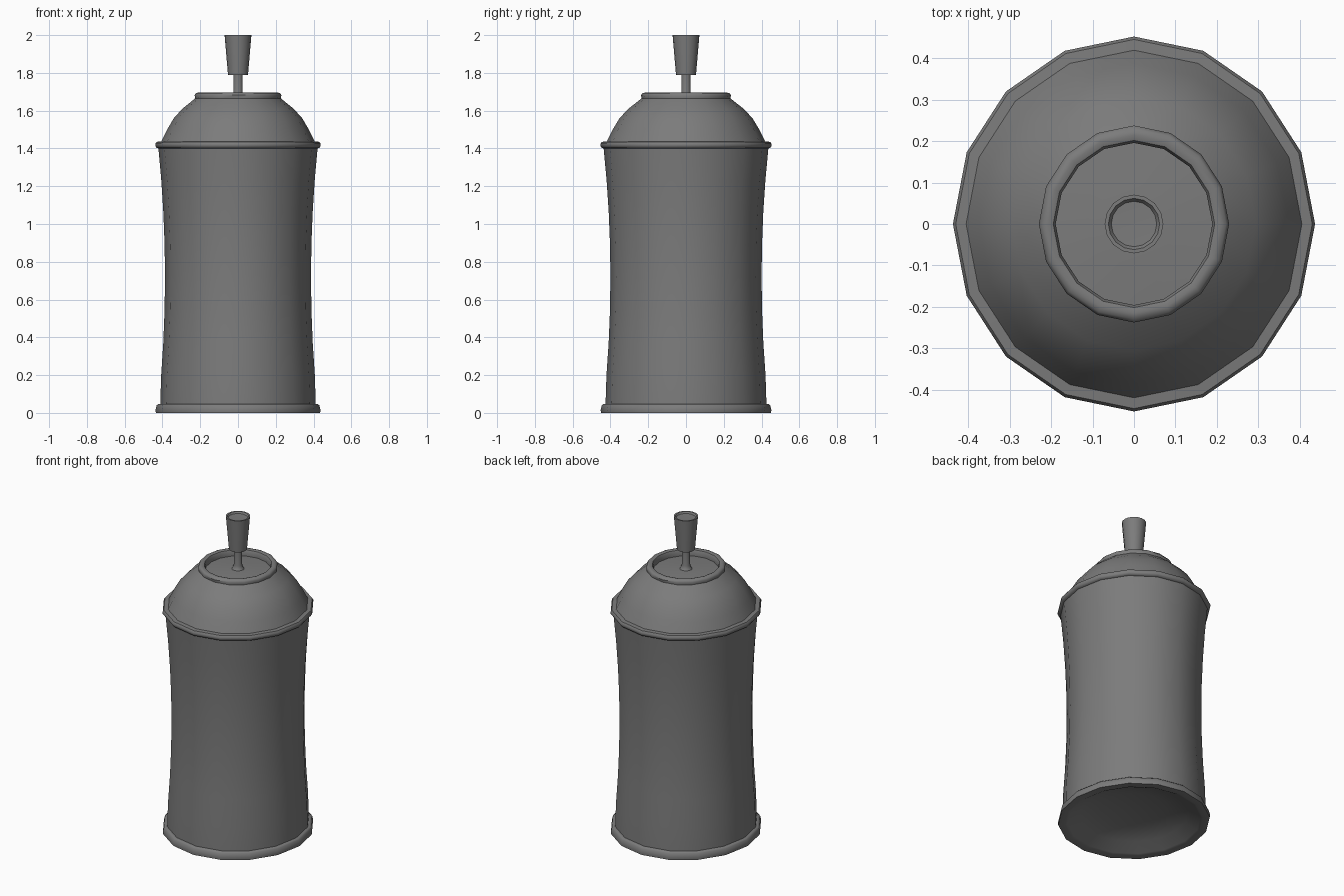
import bpy, bmesh, math

if "Cube" in bpy.data.objects:
    bpy.data.objects.remove(bpy.data.objects["Cube"])

GREY = (0.2, 0.2, 0.2, 1)
grey = bpy.data.materials.new("dark grey metal")
grey.use_nodes = True
grey.diffuse_color = GREY
grey.node_tree.nodes["Principled BSDF"].inputs["Base Color"].default_value = GREY

SIDES = 16
OVAL = 0.966   # the can is slightly narrower across x


def lathe(name, profile, x_scale=OVAL):
    """Spin (radius, height) points round z; a zero radius closes to a point."""
    bm = bmesh.new()
    rings = []
    for r, z in profile:
        if r == 0:
            rings.append([bm.verts.new((0, 0, z))] * SIDES)
            continue
        angles = [2 * math.pi * i / SIDES for i in range(SIDES)]
        rings.append([bm.verts.new((r * x_scale * math.cos(a), r * math.sin(a), z))
                      for a in angles])
    for low, high in zip(rings, rings[1:]):
        for i in range(SIDES):
            j = (i + 1) % SIDES
            bm.faces.new(dict.fromkeys((low[i], low[j], high[j], high[i])))
    bmesh.ops.recalc_face_normals(bm, faces=bm.faces)
    mesh = bpy.data.meshes.new(name)
    bm.to_mesh(mesh)
    bm.free()
    mesh.materials.append(grey)
    obj = bpy.data.objects.new(name, mesh)
    bpy.context.collection.objects.link(obj)
    bpy.ops.object.select_all(action='DESELECT')
    obj.select_set(True)
    bpy.context.view_layer.objects.active = obj
    bpy.ops.object.shade_smooth_by_angle(angle=math.radians(45))
    return obj


# Can: hollow domed base, waisted wall, top bead, shoulder, collar and dished lid
base = [(0, 0.09), (0.2, 0.075), (0.32, 0.045), (0.395, 0.005), (0.41, 0)]
foot_rim = [(0.45, 0), (0.452, 0.015), (0.446, 0.04), (0.438, 0.047), (0.426, 0.047)]
wall = [(0.4 + 0.036 * ((z - 0.72) / 0.68) ** 2, z)
        for z in (0.2, 0.37, 0.54, 0.72, 0.89, 1.06, 1.23, 1.4)]
bead = [(0.446, 1.403), (0.453, 1.413), (0.453, 1.425), (0.446, 1.435), (0.42, 1.437)]
shoulder = [(0.388, 1.5), (0.352, 1.56), (0.305, 1.61), (0.235, 1.665)]
collar = [(0.238, 1.682), (0.23, 1.693), (0.215, 1.696), (0.202, 1.692), (0.196, 1.68)]
lid = [(0.196, 1.655), (0.1, 1.662), (0, 1.666)]
lathe("can_body", base + foot_rim + wall + bead + shoulder + collar + lid)

# Valve stem with a flared foot
lathe("valve_stem", [(0, 1.655), (0.045, 1.655), (0.03, 1.672), (0.025, 1.69),
                     (0.025, 1.8), (0, 1.8)], 1)

# Tapered spray cap with a shallow hollow on top
lathe("spray_cap", [(0, 1.79), (0.053, 1.79), (0.071, 2.0), (0.062, 2.0),
                    (0.055, 1.99), (0, 1.988)], 1)
